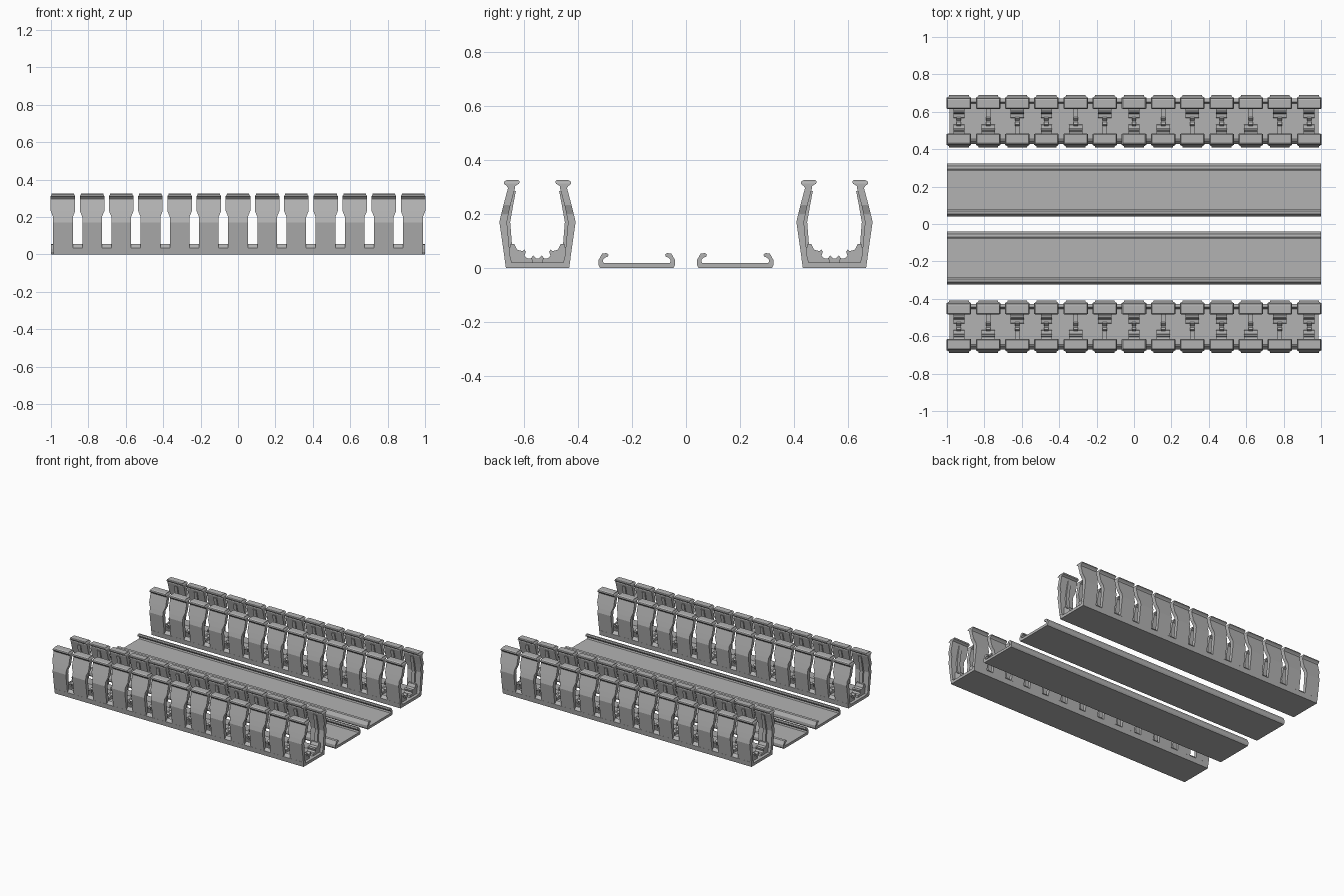
import bpy, bmesh

if "Cube" in bpy.data.objects:
    bpy.data.objects.remove(bpy.data.objects["Cube"])

grey = bpy.data.materials.new("matte grey plastic")
grey.use_nodes = True
GREY = (0.45, 0.45, 0.45, 1)
grey.diffuse_color = GREY
grey.node_tree.nodes["Principled BSDF"].inputs["Base Color"].default_value = GREY

PITCH = 0.156
TEETH = 13


def extrude(bm, profile, x0, x1):
    """Closed (y, z) profile extruded along x."""
    a = [bm.verts.new((x0, y, z)) for y, z in profile]
    b = [bm.verts.new((x1, y, z)) for y, z in profile]
    n = len(profile)
    bm.faces.new(a)
    bm.faces.new(b[::-1])
    for i in range(n):
        bm.faces.new((a[i], b[i], b[(i + 1) % n], a[(i + 1) % n]))


def loft(bm, levels, x, side):
    """Stack of rectangles: (z, outer y, inner y, half width)."""
    rings = []
    for z, outer, inner, w in levels:
        corners = ((x - w, outer), (x + w, outer), (x + w, inner), (x - w, inner))
        rings.append([bm.verts.new((px, side * py, z)) for px, py in corners])
    bm.faces.new(rings[0])
    bm.faces.new(rings[-1][::-1])
    for lo, hi in zip(rings, rings[1:]):
        for i in range(4):
            j = (i + 1) % 4
            bm.faces.new((lo[i], lo[j], hi[j], hi[i]))


def mirrored(half):
    """Half profile on +y completed on -y."""
    return half + [(-y, z) for y, z in reversed(half)]


def finish(bm, name, y):
    bmesh.ops.recalc_face_normals(bm, faces=bm.faces)
    mesh = bpy.data.meshes.new(name)
    bm.to_mesh(mesh)
    bm.free()
    mesh.materials.append(grey)
    obj = bpy.data.objects.new(name, mesh)
    obj.location.y = y
    bpy.context.collection.objects.link(obj)


# Cross-sections
trough = mirrored([(.117, 0), (.122, .035), (.104, .055), (.095, .02)])
cover = mirrored([(.136, 0), (.142, .012), (.142, .028), (.128, .053), (.112, .055),
                  (.105, .05), (.106, .042), (.118, .038), (.126, .028), (.122, .018)])
tooth = [(.03, .121, .1, .0525), (.17, .141, .113, .0525), (.2, .134, .107, .0525),
         (.232, .126, .1, .0655), (.296, .109, .083, .0655), (.303, .114, .083, .0655),
         (.312, .125, .068, .0655), (.32, .122, .066, .06), (.325, .114, .07, .06)]
wall_rib = [(.03, .104, .09, .012), (.17, .116, .101, .012),
            (.232, .104, .09, .012), (.285, .09, .08, .012)]
floor_rib = mirrored([(.1, .015), (.1, .04), (.06, .035), (.024, .035), (.016, .047), (.004, .035)])
hook = [(.1, .015), (.106, .06), (.1, .088), (.086, .088), (.076, .068), (.056, .062),
        (.049, .068), (.043, .06), (.048, .045), (.038, .036), (.02, .034), (.016, .015)]


def channel(label, y):
    # Base trough
    bm = bmesh.new()
    extrude(bm, trough, -.987, .987)
    finish(bm, label + "_channel_base", y)

    # Slotted side walls made of separate teeth
    bm, ribs, clips = bmesh.new(), bmesh.new(), bmesh.new()
    for i in range(TEETH):
        x = (i - TEETH // 2) * PITCH
        for side in (-1, 1):
            loft(bm, tooth, x, side)
            loft(ribs, wall_rib, x, side)
        extrude(ribs, floor_rib, x - .012, x + .012)
        # Hooks repeat: both sides, front only, back only
        sides = ((-1, 1), (-1,), (1,))[i % 3]
        w = .03 if len(sides) == 2 else .036
        for side in sides:
            extrude(clips, [(side * py, pz) for py, pz in hook], x - w, x + w)
    finish(bm, label + "_wall_teeth", y)
    finish(ribs, label + "_inner_ribs", y)
    finish(clips, label + "_retaining_hooks", y)


for label, s in (("front", -1), ("back", 1)):
    channel(label, s * .549)
    # Snap-on cover lying upside down
    bm = bmesh.new()
    extrude(bm, cover, -1, 1)
    finish(bm, label + "_cover", s * .182)
